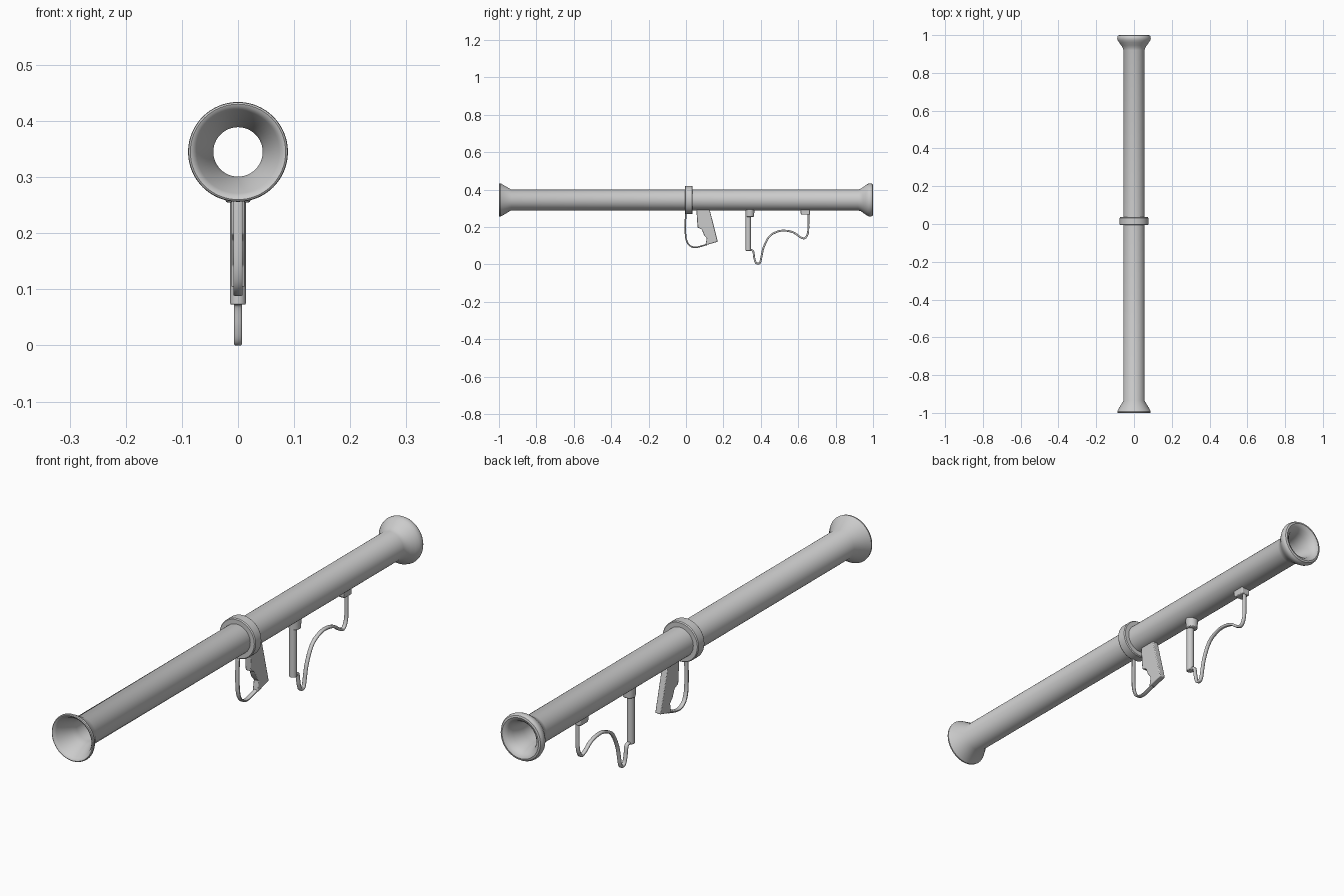
import bpy, bmesh, math
from mathutils import Vector

if "Cube" in bpy.data.objects:
    bpy.data.objects.remove(bpy.data.objects["Cube"])

AXIS_Z = 0.345


def finish(name, bm, bevel=0.0, angle=35):
    bmesh.ops.recalc_face_normals(bm, faces=bm.faces)
    me = bpy.data.meshes.new(name)
    bm.to_mesh(me)
    bm.free()
    ob = bpy.data.objects.new(name, me)
    bpy.context.collection.objects.link(ob)
    if bevel:
        mod = ob.modifiers.new("bevel", 'BEVEL')
        mod.width = bevel
        mod.segments = 2
    bpy.ops.object.select_all(action='DESELECT')
    bpy.context.view_layer.objects.active = ob
    ob.select_set(True)
    bpy.ops.object.shade_smooth_by_angle(angle=math.radians(angle))
    return ob


def lathe(name, profile, n=64):
    """Closed (radius, y) profile revolved round the tube axis."""
    bm = bmesh.new()
    rings = []
    for i in range(n):
        a = 2 * math.pi * i / n
        rings.append([bm.verts.new((r * math.cos(a), y, AXIS_Z + r * math.sin(a)))
                      for r, y in profile])
    m = len(profile)
    for i in range(n):
        p, q = rings[i], rings[(i + 1) % n]
        for j in range(m):
            k = (j + 1) % m
            bm.faces.new((p[j], p[k], q[k], q[j]))
    return finish(name, bm)


def slab(name, outline, half, bevel):
    """Side outline (y, z) given thickness in x."""
    bm = bmesh.new()
    f = bm.faces.new([bm.verts.new((-half, y, z)) for y, z in outline])
    ext = bmesh.ops.extrude_face_region(bm, geom=[f])["geom"]
    bmesh.ops.translate(bm, vec=(2 * half, 0, 0),
                        verts=[v for v in ext if isinstance(v, bmesh.types.BMVert)])
    return finish(name, bm, bevel)


def strap(name, pts, half, thick, steps=6):
    """Flat bent bar following a smooth path in the side plane."""
    p = [Vector(q) for q in pts]
    p = [2 * p[0] - p[1]] + p + [2 * p[-1] - p[-2]]
    path = []
    for i in range(1, len(p) - 2):
        a, b, c, d = p[i - 1:i + 3]
        for s in range(steps):
            t = s / steps
            path.append(0.5 * (2 * b + (c - a) * t + (2 * a - 5 * b + 4 * c - d) * t * t
                               + (3 * b - a - 3 * c + d) * t ** 3))
    path.append(p[-2])
    bm = bmesh.new()
    rings = []
    for i, q in enumerate(path):
        tan = (path[min(i + 1, len(path) - 1)] - path[max(i - 1, 0)]).normalized()
        nrm = Vector((-tan.y, tan.x)) * thick / 2
        ring = []
        for sx, sn in ((-1, .5), (-.7, 1), (.7, 1), (1, .5), (1, -.5), (.7, -1), (-.7, -1), (-1, -.5)):
            w = q + nrm * sn
            ring.append(bm.verts.new((sx * half, w.x, w.y)))
        rings.append(ring)
    for a, b in zip(rings, rings[1:]):
        for j in range(8):
            k = (j + 1) % 8
            bm.faces.new((a[j], a[k], b[k], b[j]))
    bm.faces.new(rings[0])
    bm.faces.new(rings[-1])
    return finish(name, bm, angle=50)


def post(name, y, z0, z1, r0, r1, bevel):
    bm = bmesh.new()
    bmesh.ops.create_cone(bm, cap_ends=True, segments=32, radius1=r0, radius2=r1, depth=z1 - z0)
    bmesh.ops.translate(bm, verts=bm.verts, vec=(0, y, (z0 + z1) / 2))
    return finish(name, bm, bevel)


# Hollow tube with a conical front bell and a rolled rear rim
lathe("launch_tube", [
    (0.056, -0.935), (0.087, -0.988), (0.089, -0.992), (0.088, -0.998), (0.085, -1.0),
    (0.080, -0.998), (0.074, -0.990), (0.048, -0.93), (0.044, -0.91),
    (0.044, 0.92), (0.046, 0.945), (0.052, 0.97), (0.060, 0.988), (0.069, 0.997), (0.077, 1.0),
    (0.084, 0.998), (0.088, 0.991), (0.089, 0.982), (0.086, 0.972),
    (0.079, 0.961), (0.068, 0.946), (0.060, 0.934), (0.056, 0.92)])

# Joint collar at the middle
lathe("middle_collar", [(0.052, -0.006), (0.073, -0.006), (0.076, -0.002), (0.076, 0.032),
                        (0.073, 0.036), (0.052, 0.036)])

# Pistol grip and its guard
slab("pistol_grip", [(0.055, 0.30), (0.125, 0.30), (0.170, 0.122), (0.104, 0.103), (0.111, 0.142),
                     (0.096, 0.158), (0.084, 0.188), (0.062, 0.198)], 0.012, 0.003)
strap("trigger_guard", [(0.004, 0.285), (-0.002, 0.26), (-0.003, 0.17), (0.004, 0.125), (0.022, 0.100),
                        (0.055, 0.092), (0.112, 0.107)], 0.008, 0.008)

# Front hand post with its mounting collar
post("hand_post", 0.333, 0.073, 0.295, 0.014, 0.014, 0.002)
post("post_collar", 0.342, 0.255, 0.30, 0.022, 0.024, 0.003)

# Bent shoulder rest and rear bracket
strap("shoulder_rest", [(0.338, 0.077), (0.358, 0.073), (0.365, 0.035), (0.373, 0.011), (0.385, 0.005),
                        (0.398, 0.016), (0.414, 0.088), (0.446, 0.15), (0.49, 0.176), (0.53, 0.181),
                        (0.575, 0.171), (0.612, 0.146), (0.636, 0.141), (0.652, 0.17), (0.654, 0.22),
                        (0.654, 0.28)], 0.007, 0.010)
slab("rest_bracket", [(0.612, 0.30), (0.662, 0.30), (0.662, 0.266), (0.618, 0.266), (0.612, 0.274)],
     0.018, 0.003)
